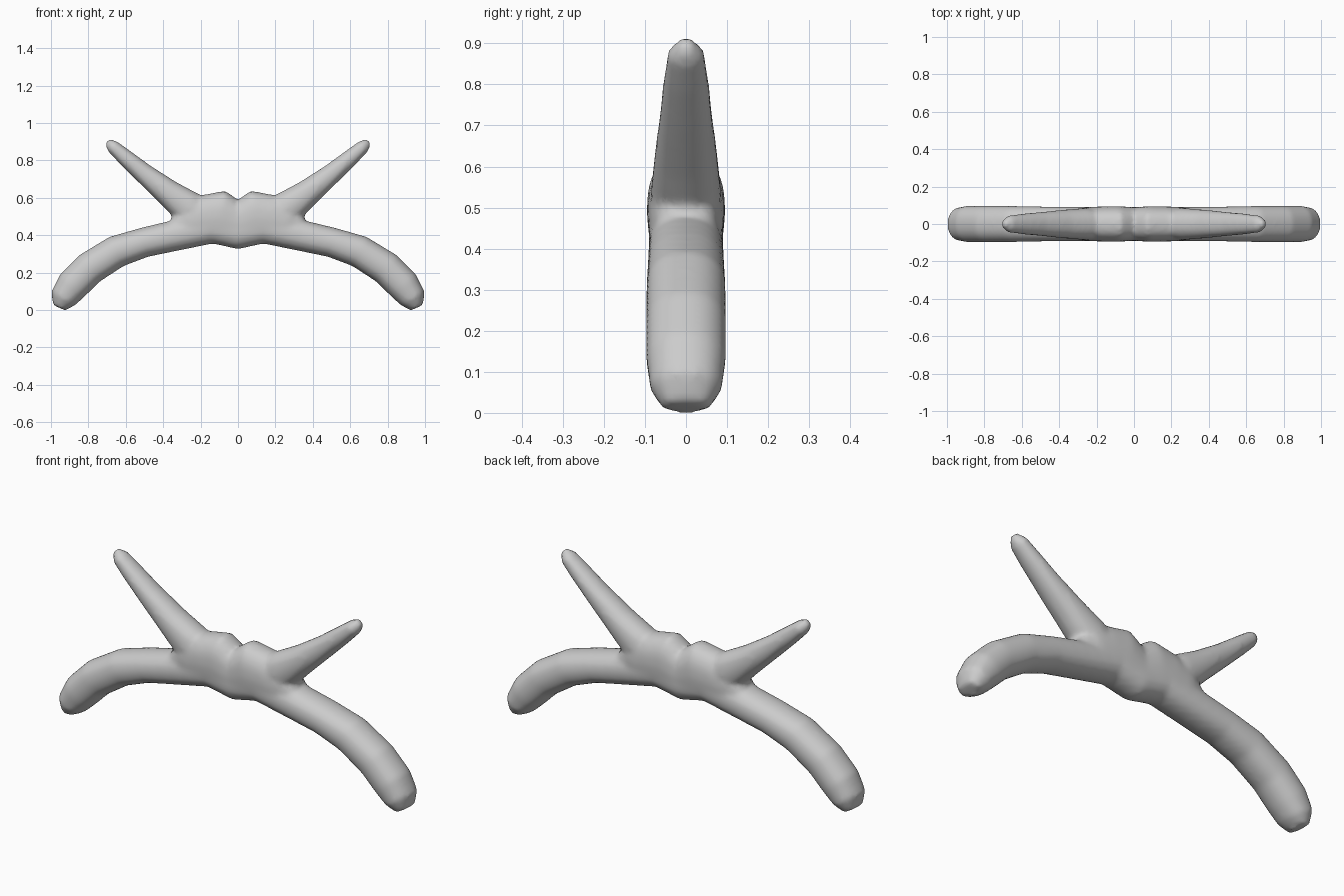
import bpy, bmesh, math
from mathutils import Vector

if "Cube" in bpy.data.objects:
    bpy.data.objects.remove(bpy.data.objects["Cube"])

SIDES = 20


def signed_pow(v, p):
    return math.copysign(abs(v) ** p, v)


def tube(name, stations, power=0.9):
    """Loft oval rings along an x-z path; station = (x, z, radius in plane, radius in y)."""
    bm = bmesh.new()
    pts = [Vector((s[0], 0, s[1])) for s in stations]
    rings = []
    for i, (x, z, r, ry) in enumerate(stations):
        t = (pts[min(i + 1, len(pts) - 1)] - pts[max(i - 1, 0)]).normalized()
        n = Vector((-t.z, 0, t.x))
        ring = []
        for k in range(SIDES):
            a = 2 * math.pi * k / SIDES
            off = n * r * signed_pow(math.cos(a), power)
            off.y = ry * signed_pow(math.sin(a), power)
            ring.append(bm.verts.new(pts[i] + off))
        rings.append(ring)
    for a, b in zip(rings, rings[1:]):
        for k in range(SIDES):
            j = (k + 1) % SIDES
            bm.faces.new((a[k], a[j], b[j], b[k]))
    bm.faces.new(rings[0])
    bm.faces.new(rings[-1])
    bmesh.ops.recalc_face_normals(bm, faces=bm.faces)
    me = bpy.data.meshes.new(name)
    bm.to_mesh(me)
    bm.free()
    ob = bpy.data.objects.new(name, me)
    bpy.context.collection.objects.link(ob)
    return ob


def flip(stations):
    return [(-s[0], *s[1:]) for s in reversed(stations)]


# Drooping arch, one half mirrored through the middle
half = [(0.14, 0.44, 0.085, 0.09), (0.33, 0.40, 0.083, 0.092),
        (0.50, 0.362, 0.080, 0.094), (0.65, 0.313, 0.087, 0.097),
        (0.795, 0.222, 0.090, 0.098), (0.885, 0.132, 0.089, 0.098),
        (0.935, 0.062, 0.073, 0.088), (0.957, 0.013, 0.036, 0.058)]
arch = tube("branched_arch", flip(half) + [(0, 0.42, 0.095, 0.09)] + half)

# Lumpy central body
lump = [(0.09, 0.497, 0.143, 0.096), (0.18, 0.485, 0.13, 0.094),
        (0.26, 0.465, 0.105, 0.09), (0.34, 0.445, 0.055, 0.07)]
body = tube("central_body", flip(lump) + [(0, 0.457, 0.133, 0.09)] + lump, 0.85)

# Tapered upper prongs
prong = [(0.17, 0.47, 0.08, 0.085), (0.27, 0.55, 0.092, 0.085),
         (0.37, 0.625, 0.072, 0.077), (0.50, 0.728, 0.055, 0.064),
         (0.60, 0.813, 0.045, 0.055), (0.672, 0.876, 0.036, 0.045),
         (0.700, 0.903, 0.018, 0.016)]
right_prong = tube("right_prong", prong)
left_prong = tube("left_prong", flip(prong))

# Fuse everything into one softly blended surface
for part in (body, right_prong, left_prong):
    part.hide_render = True
    mod = arch.modifiers.new("fuse_" + part.name, 'BOOLEAN')
    mod.operation = 'UNION'
    mod.solver = 'EXACT'
    mod.object = part
remesh = arch.modifiers.new("blend", 'REMESH')
remesh.mode = 'VOXEL'
remesh.voxel_size = 0.014
smooth = arch.modifiers.new("soften", 'SMOOTH')
smooth.factor = 0.5
smooth.iterations = 5

bpy.context.view_layer.objects.active = arch
arch.select_set(True)
for mod in list(arch.modifiers):
    bpy.ops.object.modifier_apply(modifier=mod.name)
for part in (body, right_prong, left_prong):
    bpy.data.objects.remove(part)
bpy.ops.object.shade_smooth()
